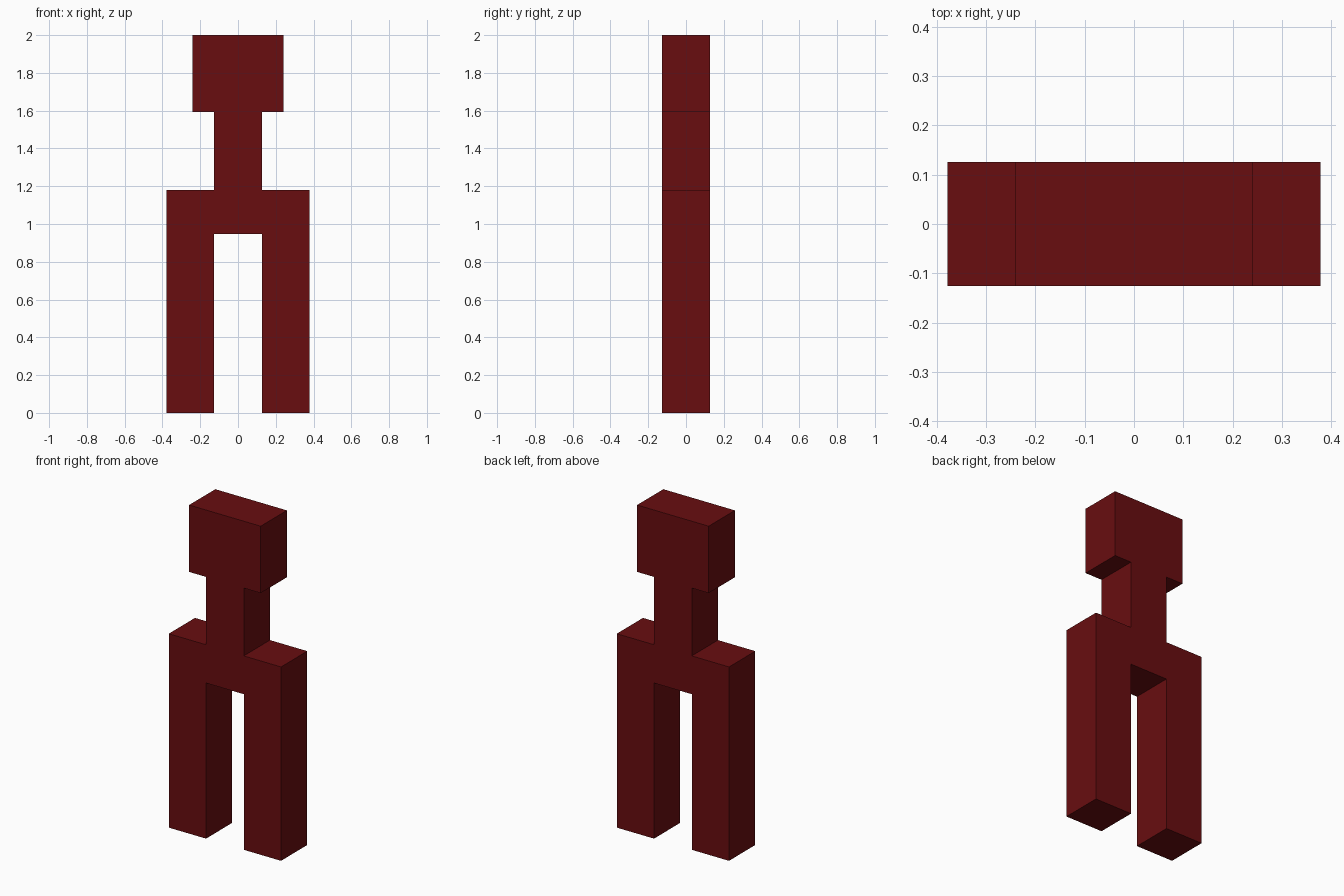
import bpy
import bmesh

if "Cube" in bpy.data.objects:
    bpy.data.objects.remove(bpy.data.objects["Cube"])

HALF_DEPTH = 0.126

red = bpy.data.materials.new("dark_red")
red.diffuse_color = (0.14, 0.004, 0.005, 1)
red.use_nodes = True
red.node_tree.nodes["Principled BSDF"].inputs["Base Color"].default_value = red.diffuse_color

# Right half of the silhouette (x, z): leg, shoulder, neck, head
half = [(0.127, 0.947), (0.127, 0), (0.378, 0), (0.378, 1.18),
        (0.127, 1.18), (0.127, 1.593), (0.241, 1.593), (0.241, 2.0)]
outline = half + [(-x, z) for x, z in reversed(half)]

# Extrude the mirrored silhouette from front to back
bm = bmesh.new()
face = bm.faces.new([bm.verts.new((x, -HALF_DEPTH, z)) for x, z in outline])
ext = bmesh.ops.extrude_face_region(bm, geom=[face], use_keep_orig=True)
moved = [g for g in ext["geom"] if isinstance(g, bmesh.types.BMVert)]
bmesh.ops.translate(bm, verts=moved, vec=(0, 2 * HALF_DEPTH, 0))
bmesh.ops.recalc_face_normals(bm, faces=bm.faces)

mesh = bpy.data.meshes.new("body")
bm.to_mesh(mesh)
bm.free()
mesh.materials.append(red)
body = bpy.data.objects.new("body", mesh)
bpy.context.collection.objects.link(body)
